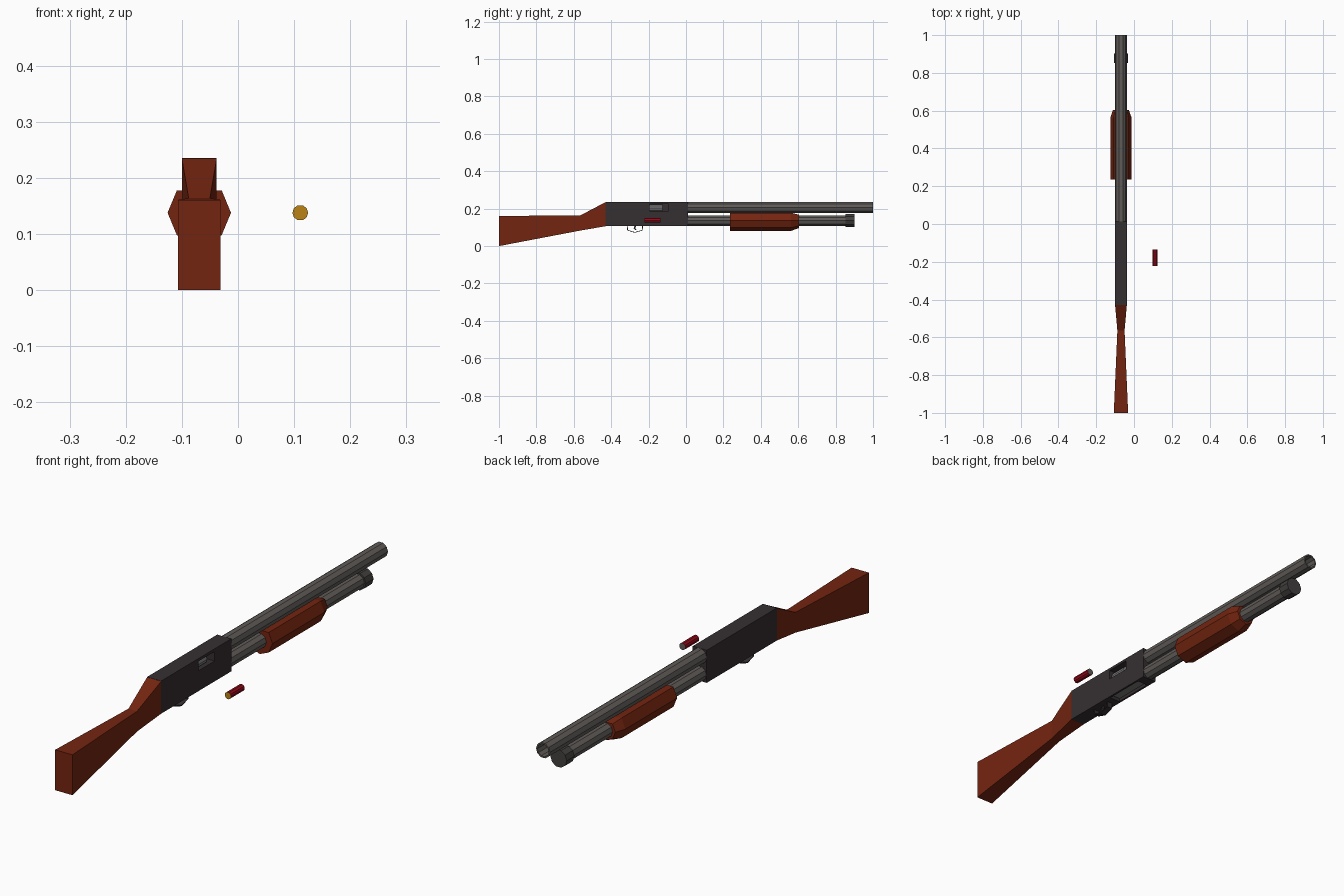
import bpy, bmesh, math
from mathutils import Vector

if "Cube" in bpy.data.objects:
    bpy.data.objects.remove(bpy.data.objects["Cube"])

CX = -0.069          # centre line of the gun
SIDES = 10


def mat(name, r, g, b):
    m = bpy.data.materials.new(name)
    m.diffuse_color = (r, g, b, 1)
    m.use_nodes = True
    m.node_tree.nodes["Principled BSDF"].inputs["Base Color"].default_value = m.diffuse_color
    return m


WOOD = mat("red_brown_wood", 0.175, 0.018, 0.005)
DARK = mat("dark_receiver_metal", 0.036, 0.028, 0.030)
STEEL = mat("grey_steel", 0.115, 0.105, 0.098)
CAPM = mat("dark_grey_cap", 0.055, 0.051, 0.049)
RED = mat("shell_red", 0.30, 0.003, 0.010)
BRASS = mat("brass", 0.50, 0.23, 0.008)
BOLT = mat("light_bolt_steel", 0.20, 0.20, 0.19)


def loft(name, rings, material, caps=True):
    """Skin a list of rings that all have the same vertex count."""
    bm = bmesh.new()
    vr = [[bm.verts.new(p) for p in ring] for ring in rings]
    n = len(rings[0])
    for a, b in zip(vr, vr[1:]):
        for i in range(n):
            j = (i + 1) % n
            bm.faces.new((a[i], a[j], b[j], b[i]))
    if caps:
        bm.faces.new(vr[0])
        bm.faces.new(vr[-1])
    bmesh.ops.recalc_face_normals(bm, faces=bm.faces)
    me = bpy.data.meshes.new(name)
    bm.to_mesh(me)
    bm.free()
    me.materials.append(material)
    ob = bpy.data.objects.new(name, me)
    bpy.context.collection.objects.link(ob)
    return ob


def turned(name, x, z, profile, material, n=SIDES):
    """Lathe a (y, radius) profile around a line parallel to y."""
    rings = [[(x + r * math.cos(2 * math.pi * i / n), y,
               z + r * math.sin(2 * math.pi * i / n)) for i in range(n)]
             for y, r in profile]
    return loft(name, rings, material)


def rect(y, hw, z0, z1, x=CX):
    return [(x - hw, y, z0), (x + hw, y, z0), (x + hw, y, z1), (x - hw, y, z1)]


def box(name, x0, x1, y0, y1, z0, z1, material):
    hw, x = (x1 - x0) / 2, (x0 + x1) / 2
    return loft(name, [rect(y, hw, z0, z1, x) for y in (y0, y1)], material)


def cut(target, cutter):
    cutter.hide_render = True
    m = target.modifiers.new("cut", 'BOOLEAN')
    m.operation, m.solver, m.object = 'DIFFERENCE', 'EXACT', cutter
    bpy.context.view_layer.objects.active = target
    bpy.ops.object.modifier_apply(modifier=m.name)
    bpy.data.objects.remove(cutter)


# Stock: butt, wrist, joint with the receiver
loft("stock", [rect(-1.0, 0.038, 0.0, 0.161),
               rect(-0.565, 0.019, 0.083, 0.164),
               rect(-0.43, 0.031, 0.106, 0.235)], WOOD)

# Receiver with ejection port on the right and loading port underneath
receiver = box("receiver", CX - 0.031, CX + 0.031, -0.43, 0.012, 0.106, 0.236, DARK)
cut(receiver, box("port_cutter", CX - 0.022, CX + 0.06, -0.195, -0.093, 0.187, 0.225, DARK))
cut(receiver, box("loading_cutter", CX - 0.023, CX + 0.023, -0.20, -0.03, 0.08, 0.160, DARK))
turned("bolt", CX, 0.203, [(-0.194, 0.020), (-0.125, 0.020)], BOLT)
box("shell_lifter", CX - 0.020, CX + 0.020, -0.195, -0.035, 0.116, 0.122, BOLT)

# Trigger guard strip and trigger
guard = [(-0.316, 0.108), (-0.314, 0.084), (-0.273, 0.071), (-0.232, 0.084), (-0.230, 0.108)]
mid = Vector((-0.273, 0.108))
rings = []
for y, z in guard:
    d = (mid - Vector((y, z))).normalized() * 0.004
    rings.append([(CX - 0.012, y, z), (CX + 0.012, y, z),
                  (CX + 0.012, y + d.x, z + d.y), (CX - 0.012, y + d.x, z + d.y)])
loft("trigger_guard", rings, DARK)
loft("trigger", [[(CX + s * 0.004, y, z) for s, y, z in
                  ((-1, y0, z), (1, y0, z), (1, y0 + 0.009, z), (-1, y0 + 0.009, z))]
                 for y0, z in ((-0.276, 0.108), (-0.280, 0.095), (-0.273, 0.087))], DARK)

# Hollow barrel, magazine tube and its end cap
turned("barrel", CX, 0.206, [(0.01, 0.031), (1.0, 0.031), (1.0, 0.025), (0.03, 0.025)], STEEL)
turned("magazine_tube", CX, 0.136, [(0.01, 0.030), (0.86, 0.030)], STEEL)
turned("magazine_cap", CX, 0.136, [(0.853, 0.036), (0.902, 0.036)], CAPM)

# Pump grip: octagon with an open flat top, tapered at the muzzle end
def grip_ring(y, r):
    return [(CX + r * math.cos(math.radians(a)), y, 0.138 + r * math.sin(math.radians(a)))
            for a in range(-225, 46, 45)]
loft("pump_grip", [grip_ring(0.235, 0.0565), grip_ring(0.562, 0.0565),
                   grip_ring(0.604, 0.042)], WOOD)

# Loose shell: brass base, red case, grey tip
shell = turned("shell", 0.111, 0.138, [(-0.222, 0.014), (-0.136, 0.014)], RED)
shell.data.materials.append(BRASS)
shell.data.materials.append(STEEL)
for p in shell.data.polygons:
    p.material_index = 1 if p.normal.y < -0.5 else 2 if p.normal.y > 0.5 else 0
